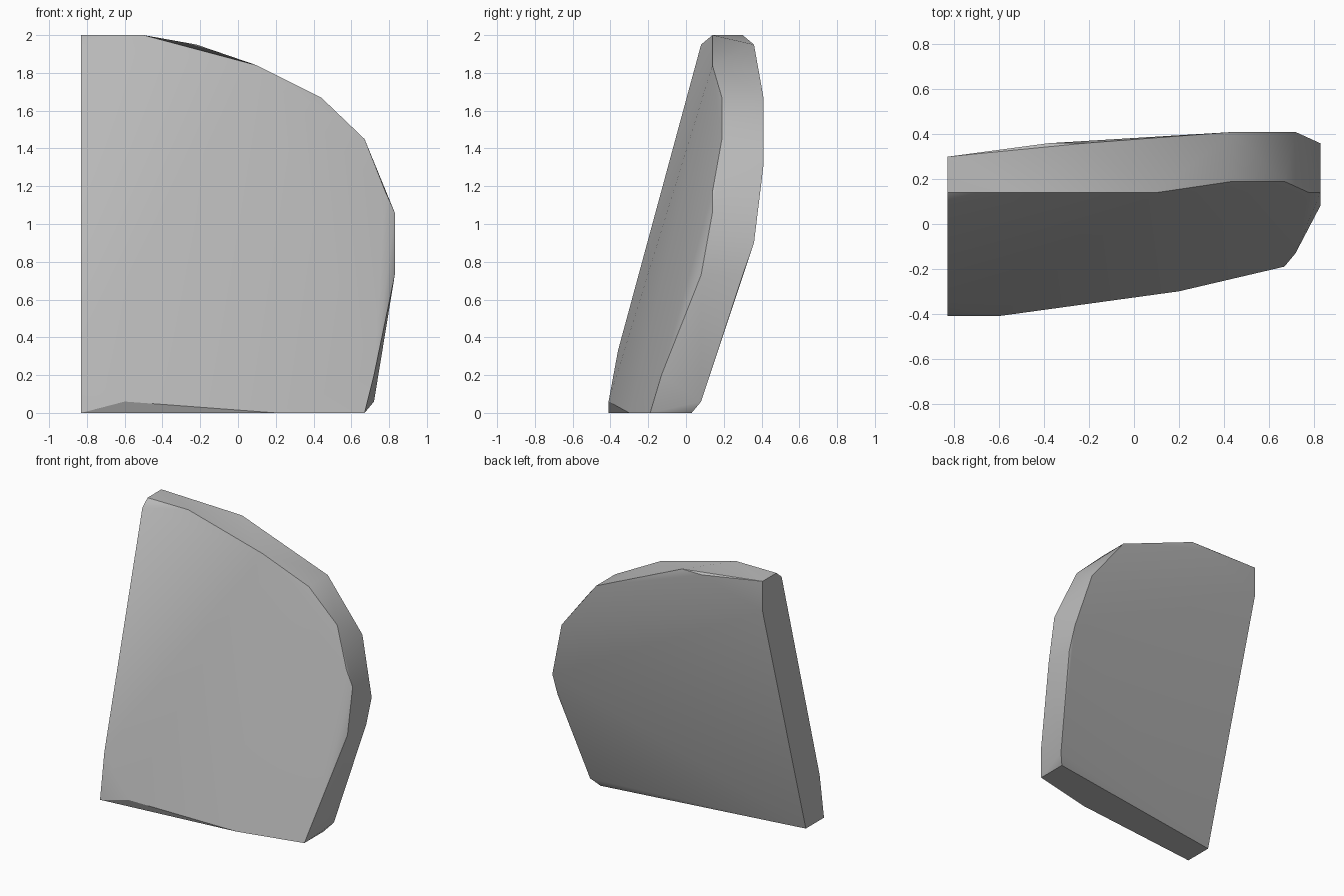
import bpy
import bmesh
import math

# Remove the default cube
default_cube = bpy.data.objects.get("Cube")
if default_cube:
    bpy.data.objects.remove(default_cube, do_unlink=True)


def make_material(name, colour):
    material = bpy.data.materials.new(name)
    material.use_nodes = True
    material.diffuse_color = colour
    shader = next(node for node in material.node_tree.nodes
                  if node.type == "BSDF_PRINCIPLED")
    shader.inputs["Base Color"].default_value = colour
    return material


def make_convex_slab(name, outlines, material):
    """Wrap a tight convex skin around several outlines."""
    mesh = bpy.data.meshes.new(name)
    slab = bpy.data.objects.new(name, mesh)
    bpy.context.scene.collection.objects.link(slab)

    bm = bmesh.new()
    for outline in outlines:
        for point in outline:
            bm.verts.new(point)
    hull = bmesh.ops.convex_hull(bm, input=list(bm.verts))
    spare = {item for item in hull["geom_interior"] + hull["geom_unused"]
             if isinstance(item, bmesh.types.BMVert)}
    bmesh.ops.delete(bm, geom=list(spare), context="VERTS")
    # Merge triangles lying in the same plane
    bmesh.ops.dissolve_limit(bm, angle_limit=math.radians(1),
                             verts=list(bm.verts), edges=list(bm.edges))
    bmesh.ops.recalc_face_normals(bm, faces=list(bm.faces))
    bm.to_mesh(mesh)
    bm.free()
    mesh.materials.append(material)

    bpy.ops.object.select_all(action="DESELECT")
    slab.select_set(True)
    bpy.context.view_layer.objects.active = slab
    bpy.ops.object.shade_smooth_by_angle(angle=math.radians(30))
    return slab


FLAT_END = -0.83

# Flat end section, from the front foot over the top to the back foot
end_section = [(FLAT_END, y, z) for y, z in (
    (-0.41, 0), (-0.36, 0.33), (0.08, 1.95), (0.14, 2),
    (0.3, 2), (0.3, 1.78), (-0.2, 0))]

# Curved rim of the front face, from the top round to the foot
front_rim = [
    (-0.5, 0.14, 2), (0.1, 0.14, 1.84), (0.44, 0.19, 1.67),
    (0.67, 0.19, 1.45), (0.78, 0.14, 1.17), (0.83, 0.14, 1.06),
    (0.83, 0.08, 0.73), (0.72, -0.13, 0.2), (0.67, -0.19, 0),
    (0.2, -0.3, 0), (-0.6, -0.41, 0.06)]

# Curved rim of the back face
back_rim = [
    (-0.38, 0.36, 1.95), (-0.22, 0.36, 1.95), (0.44, 0.41, 1.67),
    (0.72, 0.41, 1.31), (0.83, 0.36, 0.9), (0.83, 0.3, 0.73),
    (0.72, 0.08, 0.06), (0.67, 0.03, 0)]

grey = make_material("plain grey", (0.5, 0.5, 0.5, 1))
make_convex_slab("leaning_slab", (end_section, front_rim, back_rim), grey)
